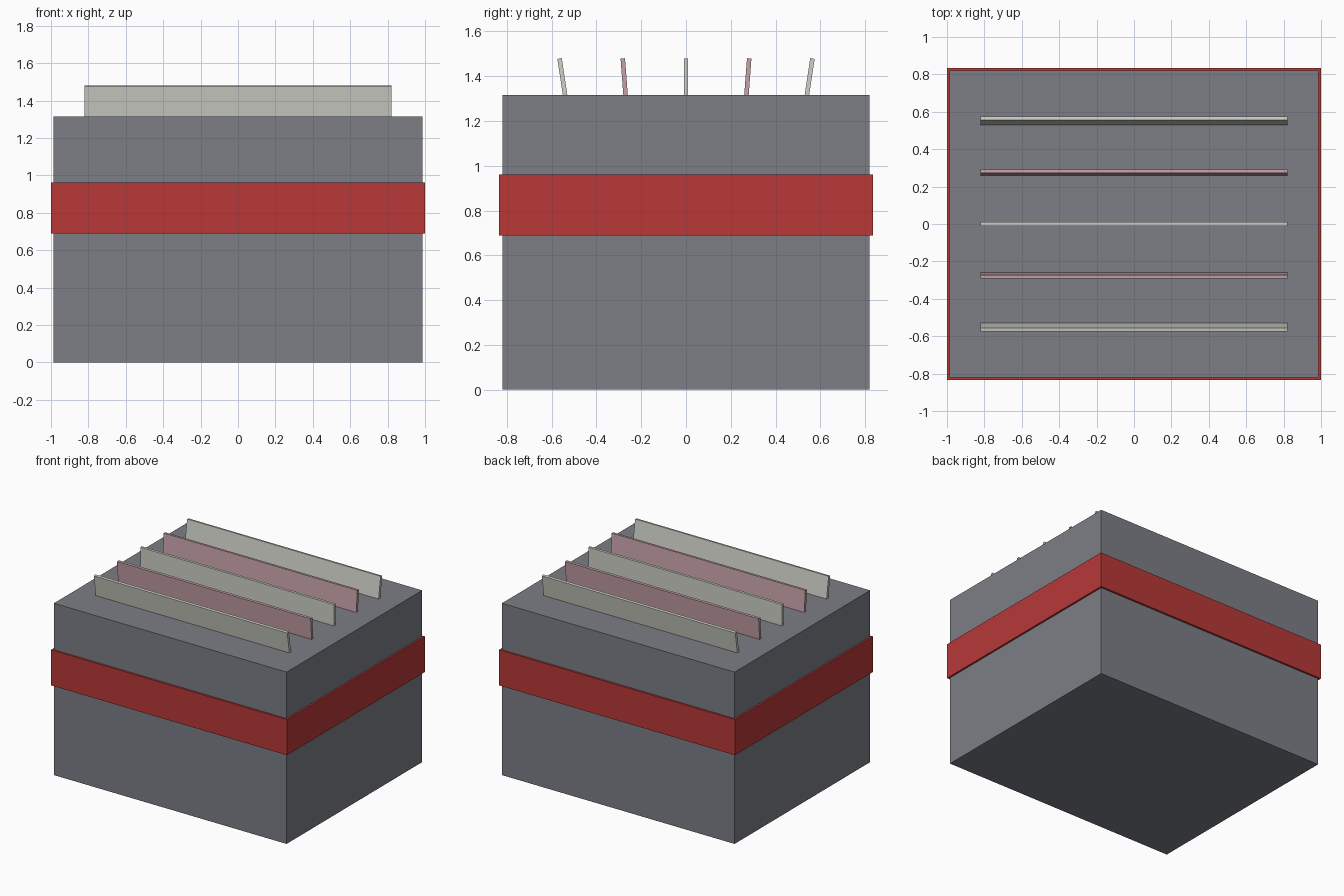
import bpy
from math import radians

if "Cube" in bpy.data.objects:
    bpy.data.objects.remove(bpy.data.objects["Cube"])


def material(name, color):
    mat = bpy.data.materials.new(name)
    mat.diffuse_color = (*color, 1)
    mat.use_nodes = True
    mat.node_tree.nodes["Principled BSDF"].inputs["Base Color"].default_value = mat.diffuse_color
    return mat


def box(name, center, size, mat, tilt=0):
    bpy.ops.mesh.primitive_cube_add(size=1, location=center, rotation=(radians(tilt), 0, 0))
    obj = bpy.context.object
    obj.name = name
    obj.scale = size
    bpy.ops.object.transform_apply(location=False, rotation=True, scale=True)
    obj.data.materials.append(mat)
    return obj


grey = material("grey_card", (0.2, 0.21, 0.235))
red = material("red_band", (0.48, 0.04, 0.04))
cream = material("cream_paper", (0.63, 0.63, 0.58))
pink = material("pink_paper", (0.57, 0.36, 0.39))

# Main block and the wide band wrapped around it
box("crate_body", (0, 0, 0.658), (1.972, 1.64, 1.316), grey)
box("crate_band", (0, 0, 0.825), (2.0, 1.67, 0.272), red)

# Upright sheets fanning outwards from the middle
for i in range(-2, 3):
    box(f"sheet_{i + 3}", (0, i * 0.276, 1.395), (1.64, 0.02, 0.17),
        pink if i % 2 else cream, tilt=-4.3 * i)
